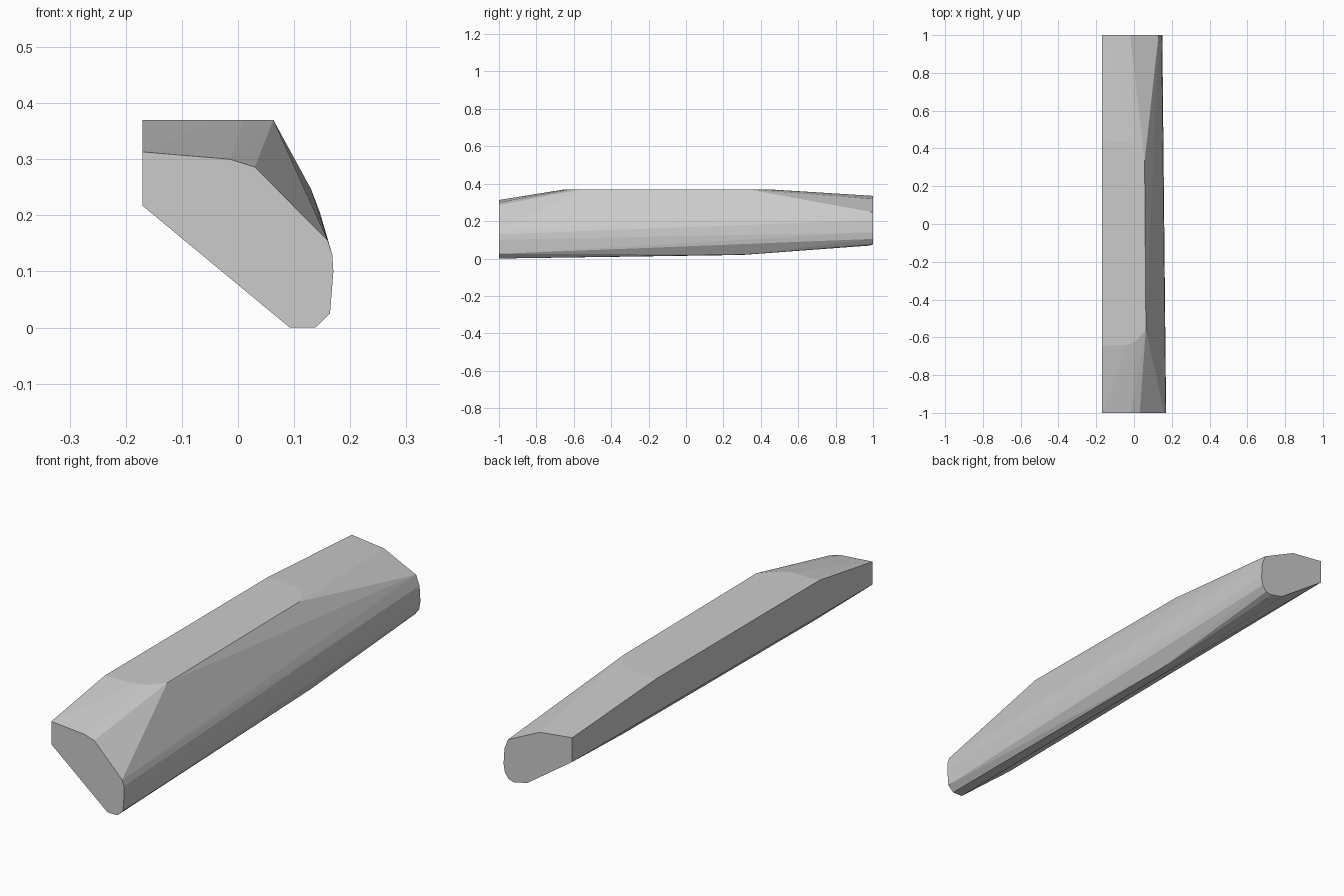
import bpy, bmesh, math

if "Cube" in bpy.data.objects:
    bpy.data.objects.remove(bpy.data.objects["Cube"])

# Cross-section of the front end (y = -1), as x, z
front_end = [(-0.17, 0.217), (-0.17, 0.313), (-0.015, 0.30), (0.03, 0.286),
             (0.16, 0.155), (0.168, 0.13), (0.17, 0.10), (0.164, 0.025),
             (0.138, 0), (0.092, 0)]
# Cross-section of the back end (y = 1), as x, z
back_end = [(-0.17, 0.233), (-0.17, 0.335), (-0.02, 0.318), (0.13, 0.247),
            (0.146, 0.205), (0.15, 0.14), (0.144, 0.105), (0.125, 0.08),
            (0.10, 0.075), (0.04, 0.088)]
# Raised flat top, as x, y at z = 0.37
top_outline = [(-0.17, -0.645), (-0.04, -0.64), (0.01, -0.62), (0.063, -0.56),
               (0.056, 0.33), (0.0, 0.43), (-0.17, 0.44)]
# Keel where the underside starts to rise
keel = [(0.08, 0.30, 0.019), (0.115, 0.32, 0.021), (0.10, 0.98, 0.069)]

points = [(x, -1, z) for x, z in front_end]
points += [(x, 1, z) for x, z in back_end]
points += [(x, y, 0.37) for x, y in top_outline]
points += keel

# Skin the sections into one faceted convex body
bm = bmesh.new()
for p in points:
    bm.verts.new(p)
hull = bmesh.ops.convex_hull(bm, input=bm.verts)
loose = [v for v in bm.verts if not v.link_faces]
bmesh.ops.delete(bm, geom=loose, context='VERTS')
bmesh.ops.dissolve_limit(bm, angle_limit=math.radians(0.3),
                         verts=bm.verts, edges=bm.edges)
bmesh.ops.recalc_face_normals(bm, faces=bm.faces)

mesh = bpy.data.meshes.new("faceted_bar")
bm.to_mesh(mesh)
bm.free()
body = bpy.data.objects.new("faceted_bar", mesh)
bpy.context.collection.objects.link(body)
